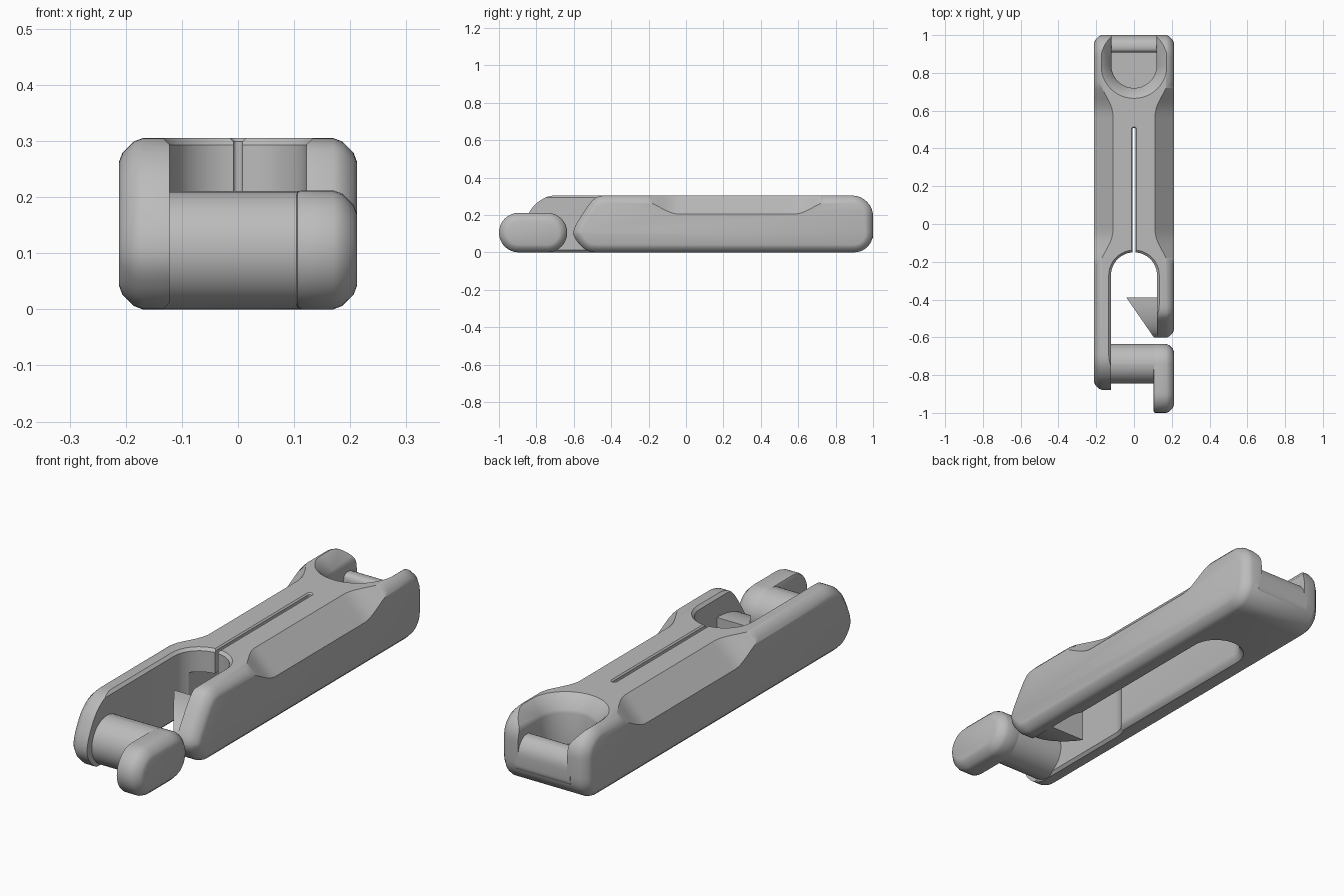
import bpy, bmesh, math
from mathutils import Vector

cube = bpy.data.objects.get("Cube")
if cube:
    bpy.data.objects.remove(cube)

GREY = (0.5, 0.5, 0.5, 1)
grey = bpy.data.materials.new("light_grey_plastic")
grey.use_nodes = True
grey.diffuse_color = GREY
grey.node_tree.nodes["Principled BSDF"].inputs["Base Color"].default_value = GREY

W, H = 0.212, 0.305
SOFT = [(0.006, 0.016), (0.02, 0.02), (0.016, 0.006)]
SMALL = [(0.003, 0.007), (0.007, 0.003)]


def finish(bm, name):
    bmesh.ops.recalc_face_normals(bm, faces=bm.faces)
    mesh = bpy.data.meshes.new(name)
    bm.to_mesh(mesh)
    bm.free()
    mesh.materials.append(grey)
    ob = bpy.data.objects.new(name, mesh)
    bpy.context.collection.objects.link(ob)
    return ob


def loft(name, rings):
    """Closed solid through rings of equal point count."""
    bm = bmesh.new()
    loops = [[bm.verts.new(p) for p in ring] for ring in rings]
    n = len(loops[0])
    for a, b in zip(loops, loops[1:]):
        for i in range(n):
            bm.faces.new((a[i], a[(i + 1) % n], b[(i + 1) % n], b[i]))
    bm.faces.new(loops[0])
    bm.faces.new(loops[-1])
    return finish(bm, name)


def rounded(pts, r, n=5):
    """Polygon with its corners softened by short curves."""
    pts = [Vector(p) for p in pts]
    out = []
    for i, p in enumerate(pts):
        a, b = pts[i - 1] - p, pts[(i + 1) % len(pts)] - p
        a = p + a.normalized() * min(r, a.length * 0.45)
        b = p + b.normalized() * min(r, b.length * 0.45)
        for k in range(n + 1):
            t = k / n
            out.append(a * (1 - t) ** 2 + p * 2 * t * (1 - t) + b * t * t)
    return out


def slab(name, profile, x0, x1, end=(), start=()):
    """Side profile (y, z) extruded along x, with softened end caps."""
    bm = bmesh.new()
    caps = []
    sign = 1 if x1 > x0 else -1
    xa = x0 + sign * sum(d for _, d in start)
    xb = x1 - sign * sum(d for _, d in end)
    loops = [[bm.verts.new((x, y, z)) for y, z in profile] for x in (xa, xb)]
    n = len(profile)
    for i in range(n):
        j = (i + 1) % n
        bm.faces.new((loops[0][i], loops[0][j], loops[1][j], loops[1][i]))
    for loop, steps in zip(loops, (start, end)):
        caps.append((bm.faces.new(loop), steps))
    bmesh.ops.recalc_face_normals(bm, faces=bm.faces)
    for face, steps in caps:
        for thick, depth in steps:
            bmesh.ops.inset_region(bm, faces=[face], thickness=thick, depth=depth,
                                   use_even_offset=True)
    return finish(bm, name)


def boolean(ob, other, op):
    mod = ob.modifiers.new(op.lower(), 'BOOLEAN')
    mod.operation, mod.object, mod.solver = op, other, 'EXACT'
    bpy.context.view_layer.objects.active = ob
    bpy.ops.object.modifier_apply(modifier=mod.name)
    bpy.data.objects.remove(other)


def arch_cutter(name, r, yc, y_end, levels):
    """Plan with one round end and one open end; levels are (z, outward offset)."""
    s = 1 if yc > y_end else -1
    rings = []
    for z, off in levels:
        q = r + off
        ring = [(q * math.cos(math.pi * k / 24), yc + s * q * math.sin(math.pi * k / 24), z)
                for k in range(25)]
        rings.append([(q, y_end, z)] + ring + [(-q, y_end, z)])
    return loft(name, rings)


# Body halves: a long left-hand arm and a short one, sharing the same back end
back = [(0.94, 0), (1, 0.06), (1, 0.24), (0.93, H)]
long_arm = rounded(back + [(-0.74, H), (-0.82, 0.25), (-0.878, 0.14), (-0.878, 0.07), (-0.81, 0)], 0.05)
short_arm = rounded(back + [(-0.47, H), (-0.515, 0.265), (-0.602, 0.13), (-0.602, 0.08), (-0.53, 0)], 0.05)
body = slab("clip_body", long_arm, 0, -W, SOFT)
boolean(body, slab("short_half", short_arm, 0, W, SOFT), 'UNION')

# Sloped waist on both upper flanks
for side in (-1, 1):
    rings = []
    for k in range(41):
        y = -0.26 + 1.06 * k / 40
        t = max(0, min(1, (y + 0.24) / 0.2, (0.78 - y) / 0.2))
        c = 0.49 - 0.073 * t * t * (3 - 2 * t)
        rings.append([(side * (c - 0.45), y, 0.45), (side * 0.45, y, c - 0.45), (side * 0.45, y, 0.45)])
    boolean(body, loft("waist_cutter", rings), 'DIFFERENCE')

# Front opening, slit, underside channel and back pocket
E = 0.012
cutters = [
    arch_cutter("front_opening", 0.122, -0.272, -1.2,
                [(-0.02, E + 0.02), (E, 0), (H - E, 0), (H + 0.02, E + 0.02)]),
    arch_cutter("slit", 0.008, 0.5, -0.3, [(0.1, 0), (H - 0.006, 0), (H + 0.02, 0.026)]),
    arch_cutter("underside_channel", 0.1, 0.55, -0.27,
                [(-0.02, 0.04), (0.004, 0.014), (0.02, 0.003), (0.035, 0), (0.2, 0)]),
    arch_cutter("back_pocket", 0.12, 0.84, 1.2,
                [(0.1, 0), (0.235, 0), (0.25, 0.005), (H - 0.01, 0.042), (H, 0.055), (H + 0.03, 0.1)]),
]
for cutter in cutters:
    boolean(body, cutter, 'DIFFERENCE')

# Rounded bar closing the back pocket
bar = rounded([(0.908, 0.06), (0.908, 0.205), (0.965, 0.205), (1, 0.16), (1, 0.06)], 0.03)
back_bar = slab("back_bar", bar, -0.135, 0.135)


# Crossbar on the long arm with its rounded end tab
def pill(y0, y1, r, n=16):
    pts = []
    for yc, a0 in ((y1 - r, -math.pi / 2), (y0 + r, math.pi / 2)):
        pts += [(yc + r * math.cos(a0 + math.pi * k / n), 0.106 + r * math.sin(a0 + math.pi * k / n))
                for k in range(n + 1)]
    return pts


crossbar = slab("front_crossbar", pill(-0.8451, -0.635, 0.105), -0.15, 0.13)
tab = slab("front_tab", pill(-1, -0.635, 0.106), 0.103, W, SOFT, SMALL)

# Catch on the short arm: half-round nose cut by a slanted face
nose = [(-0.39 - 0.21 * math.sin(math.pi * k / 24), 0.106 - 0.105 * math.cos(math.pi * k / 24))
        for k in range(25)]
catch = loft("catch", [[(-0.04 + 0.145 * (-0.39 - y) / 0.21, y, z) for y, z in nose],
                       [(0.14, y, z) for y, z in nose]])

for ob in (body, back_bar, crossbar, tab, catch):
    bpy.ops.object.select_all(action='DESELECT')
    ob.select_set(True)
    bpy.context.view_layer.objects.active = ob
    bpy.ops.object.shade_smooth_by_angle(angle=math.radians(32))
